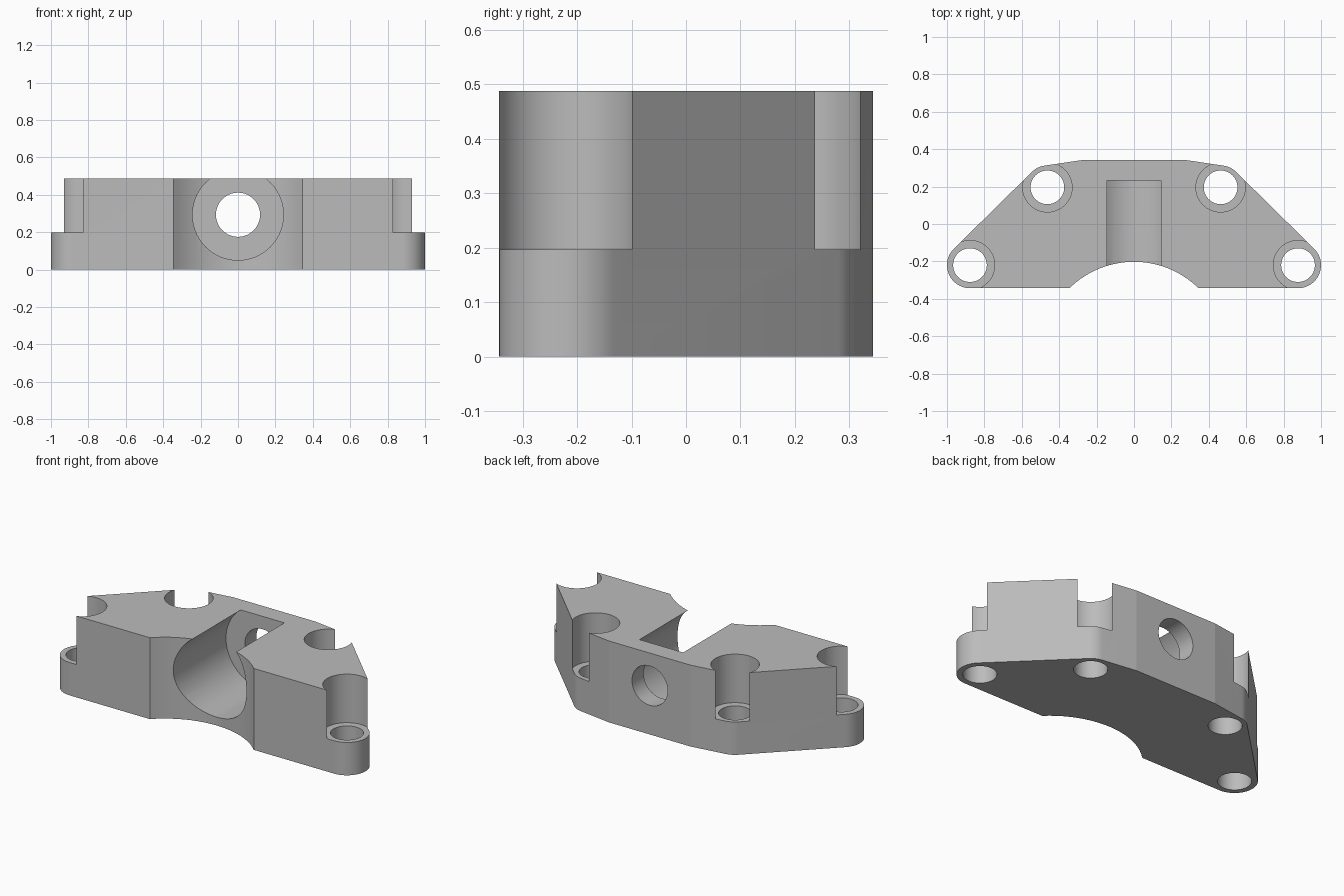
import bpy
import bmesh
from math import radians, sin, cos, asin
from mathutils import Matrix, Vector

if "Cube" in bpy.data.objects:
    bpy.data.objects.remove(bpy.data.objects["Cube"])

HEIGHT, LEDGE = 0.488, 0.197
HALF_DEPTH = 0.343
OUTER, OUTER_R = (0.877, -0.22), 0.123      # outer screw ears
INNER, INNER_R = (0.463, 0.196), 0.117      # inner screw ears
SCREW_R, COUNTERBORE_R = 0.09, 0.132
BORE_Z, BORE_R, THROUGH_R = 0.293, 0.243, 0.118

grey = bpy.data.materials.new("grey")
grey.use_nodes = True
colour = (0.5, 0.5, 0.5, 1)
grey.diffuse_color = colour
grey.node_tree.nodes["Principled BSDF"].inputs["Base Color"].default_value = colour


def arc(centre, radius, start, end, steps):
    """Points along an arc, angles in degrees."""
    angles = [radians(start + (end - start) * i / steps) for i in range(steps + 1)]
    return [(centre[0] + radius * cos(a), centre[1] + radius * sin(a)) for a in angles]


def add_object(name, bm):
    bmesh.ops.recalc_face_normals(bm, faces=bm.faces)
    mesh = bpy.data.meshes.new(name)
    bm.to_mesh(mesh)
    bm.free()
    obj = bpy.data.objects.new(name, mesh)
    bpy.context.collection.objects.link(obj)
    mesh.materials.append(grey)
    return obj


def cylinder(name, radius, start, end):
    """Cylinder running between two points."""
    start, end = Vector(start), Vector(end)
    axis = end - start
    place = Matrix.Translation((start + end) / 2) @ axis.to_track_quat("Z", "Y").to_matrix().to_4x4()
    bm = bmesh.new()
    bmesh.ops.create_cone(bm, cap_ends=True, segments=64, radius1=radius,
                          radius2=radius, depth=axis.length, matrix=place)
    return add_object(name, bm)


# Right half of the plan: front hollow, outer ear, inner ear, flat back
hollow_half, hollow_rise = 0.345, 0.141
hollow_r = (hollow_half ** 2 + hollow_rise ** 2) / (2 * hollow_rise)
hollow_centre = (0, -HALF_DEPTH + hollow_rise - hollow_r)
sweep = asin(hollow_half / hollow_r) * 180 / 3.14159265
half = arc(hollow_centre, hollow_r, 90, 90 - sweep, 10)
half += arc(OUTER, OUTER_R, -90, 45.6, 26)
half += arc(INNER, INNER_R, 45.6, 82, 8)
half.append((0.27, HALF_DEPTH))
plan = half + [(-x, y) for x, y in reversed(half[1:])]

# Extruded body
bm = bmesh.new()
base = bm.faces.new([bm.verts.new((x, y, 0)) for x, y in plan])
top = bmesh.ops.extrude_face_region(bm, geom=[base])["geom"]
bmesh.ops.translate(bm, vec=(0, 0, HEIGHT),
                    verts=[v for v in top if isinstance(v, bmesh.types.BMVert)])
body = add_object("clamp_body", bm)

# Screw holes and counterbores, then the main bore and its through hole
cutters = []
for side in (-1, 1):
    for x, y in (OUTER, INNER):
        cutters.append(cylinder("counterbore_cutter", COUNTERBORE_R,
                                (side * x, y, LEDGE), (side * x, y, 1)))
        cutters.append(cylinder("screw_hole_cutter", SCREW_R,
                                (side * x, y, -0.5), (side * x, y, 0.7)))
cutters.append(cylinder("bore_cutter", BORE_R, (0, -1, BORE_Z), (0, 0.233, BORE_Z)))
cutters.append(cylinder("through_hole_cutter", THROUGH_R, (0, -0.8, BORE_Z), (0, 0.8, BORE_Z)))

bpy.ops.object.select_all(action="DESELECT")
body.select_set(True)
bpy.context.view_layer.objects.active = body
for cutter in cutters:
    cutter.hide_render = True
    cut = body.modifiers.new(cutter.name, "BOOLEAN")
    cut.operation = "DIFFERENCE"
    cut.solver = "EXACT"
    cut.object = cutter
    bpy.ops.object.modifier_apply(modifier=cut.name)
    bpy.data.objects.remove(cutter)

# Round walls smooth, shallow back bevels crisp
bpy.ops.object.shade_smooth_by_angle(angle=radians(7))
